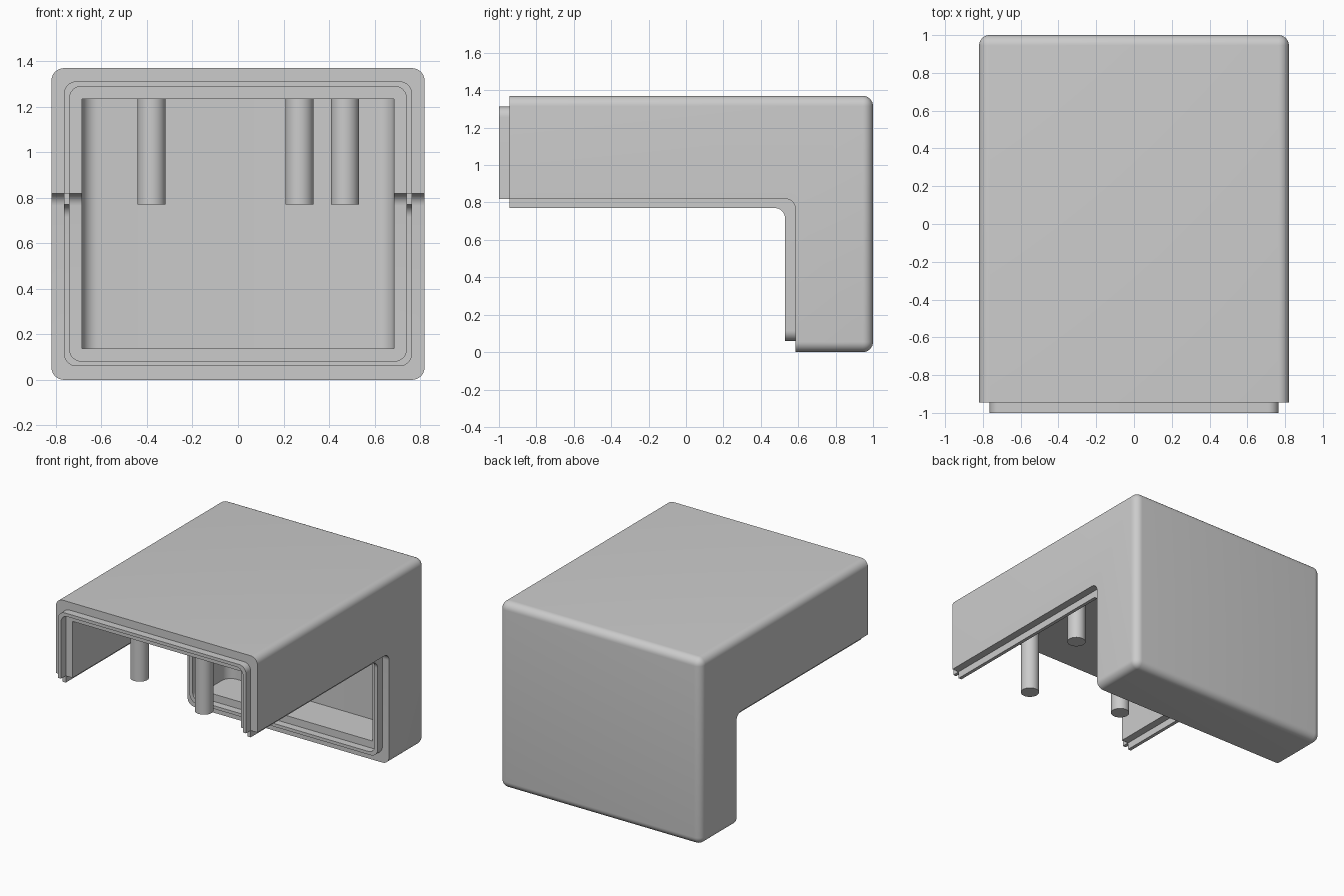
import bpy
import bmesh
from mathutils import Matrix, Vector

if "Cube" in bpy.data.objects:
    bpy.data.objects.remove(bpy.data.objects["Cube"], do_unlink=True)

GREY = (0.6, 0.6, 0.6, 1.0)
mat = bpy.data.materials.new("plain_grey")
mat.use_nodes = True
mat.diffuse_color = GREY
mat.node_tree.nodes["Principled BSDF"].inputs["Base Color"].default_value = GREY


def finish(name, bm):
    bmesh.ops.recalc_face_normals(bm, faces=bm.faces)
    mesh = bpy.data.meshes.new(name)
    bm.to_mesh(mesh)
    bm.free()
    mesh.materials.append(mat)
    obj = bpy.data.objects.new(name, mesh)
    bpy.context.collection.objects.link(obj)
    return obj


def round_edges(bm, radius, rule):
    """Fillet every edge whose two ends satisfy the rule."""
    edges = [e for e in bm.edges if rule(e.verts[0].co, e.verts[1].co)]
    bmesh.ops.bevel(bm, geom=edges, offset=radius, segments=8, profile=0.5,
                    affect='EDGES', clamp_overlap=False)


def box(name, half_x, y0, y1, z0, z1, radius=0, rule=None):
    bm = bmesh.new()
    bmesh.ops.create_cube(bm, size=1)
    for v in bm.verts:
        v.co = Vector((half_x if v.co.x > 0 else -half_x,
                       y1 if v.co.y > 0 else y0,
                       z1 if v.co.z > 0 else z0))
    if radius:
        round_edges(bm, radius, rule)
    return finish(name, bm)


def side_prism(name, profile, corner, radius):
    """Extrude a y-z profile across x and fillet its inner corner."""
    bm = bmesh.new()
    face = bm.faces.new([bm.verts.new((-1, y, z)) for y, z in profile])
    new = bmesh.ops.extrude_face_region(bm, geom=[face])["geom"]
    bmesh.ops.translate(bm, vec=(2, 0, 0),
                        verts=[v for v in new if isinstance(v, bmesh.types.BMVert)])
    target = Vector(corner)
    round_edges(bm, radius, lambda a, b: (a.yz - target).length < 1e-4
                and (b.yz - target).length < 1e-4)
    return finish(name, bm)


def combine(obj, other, operation):
    mod = obj.modifiers.new("combine", 'BOOLEAN')
    mod.operation = operation
    mod.solver = 'EXACT'
    mod.object = other
    bpy.context.view_layer.objects.active = obj
    bpy.ops.object.modifier_apply(modifier=mod.name)
    bpy.data.objects.remove(other, do_unlink=True)


def smooth(obj):
    bpy.ops.object.select_all(action='DESELECT')
    obj.select_set(True)
    bpy.context.view_layer.objects.active = obj
    bpy.ops.object.shade_smooth_by_angle(angle=0.6)


R = 0.055
FRONT, STEP = -0.945, 0.055
ARM_Z, LEG_Y = 0.82, 0.585


def lengthwise(a, b):
    return abs(a.y - b.y) > 0.5


# Outer shell: rounded block, all edges soft except the open front
shell = box("housing_shell", 0.82, -1.3, 1, 0, 1.37, R,
            lambda a, b: a.y > 0 or b.y > 0)
elbow = side_prism("elbow_cutter",
                   [(FRONT, 1.6), (FRONT, ARM_Z), (LEG_Y, ARM_Z),
                    (LEG_Y, -0.2), (1.2, -0.2), (1.2, 1.6)],
                   (LEG_Y, ARM_Z), R)
combine(shell, elbow, 'INTERSECT')

# Hollow interior with soft upright corners at the back wall
cavity = box("cavity_cutter", 0.685, -1.4, 0.863, 0.137, 1.235, 0.07,
             lambda a, b: a.y > 0 and b.y > 0 and abs(a.z - b.z) > 0.5)
combine(shell, cavity, 'DIFFERENCE')

# Thin sealing tongue standing proud of the wall edges
tongue = box("sealing_tongue", 0.765, -1.2, 0.7, 0.06, 1.312, R, lengthwise)
hollow = box("tongue_cutter", 0.74, -1.3, 0.9, 0.083, 1.289, 0.05, lengthwise)
combine(tongue, hollow, 'DIFFERENCE')
low, near = ARM_Z - STEP + 0.005, LEG_Y - STEP
edge = side_prism("tongue_edge_cutter",
                  [(-1, 1.6), (-1, ARM_Z), (FRONT, ARM_Z), (FRONT, low),
                   (near, low), (near, -0.2), (0.65, -0.2), (0.65, 1.6)],
                  (near, low), R)
combine(tongue, edge, 'INTERSECT')
combine(shell, tongue, 'UNION')
smooth(shell)

# Round posts hanging from the ceiling
posts = {"left_front_post": (0.27, -0.78),
         "left_middle_post": (0.47, -0.05),
         "right_post": (-0.38, -0.6)}
for name, (x, y) in posts.items():
    bm = bmesh.new()
    bmesh.ops.create_cone(bm, cap_ends=True, segments=40, radius1=0.062,
                          radius2=0.062, depth=0.475,
                          matrix=Matrix.Translation((x, y, 1.0075)))
    smooth(finish(name, bm))
